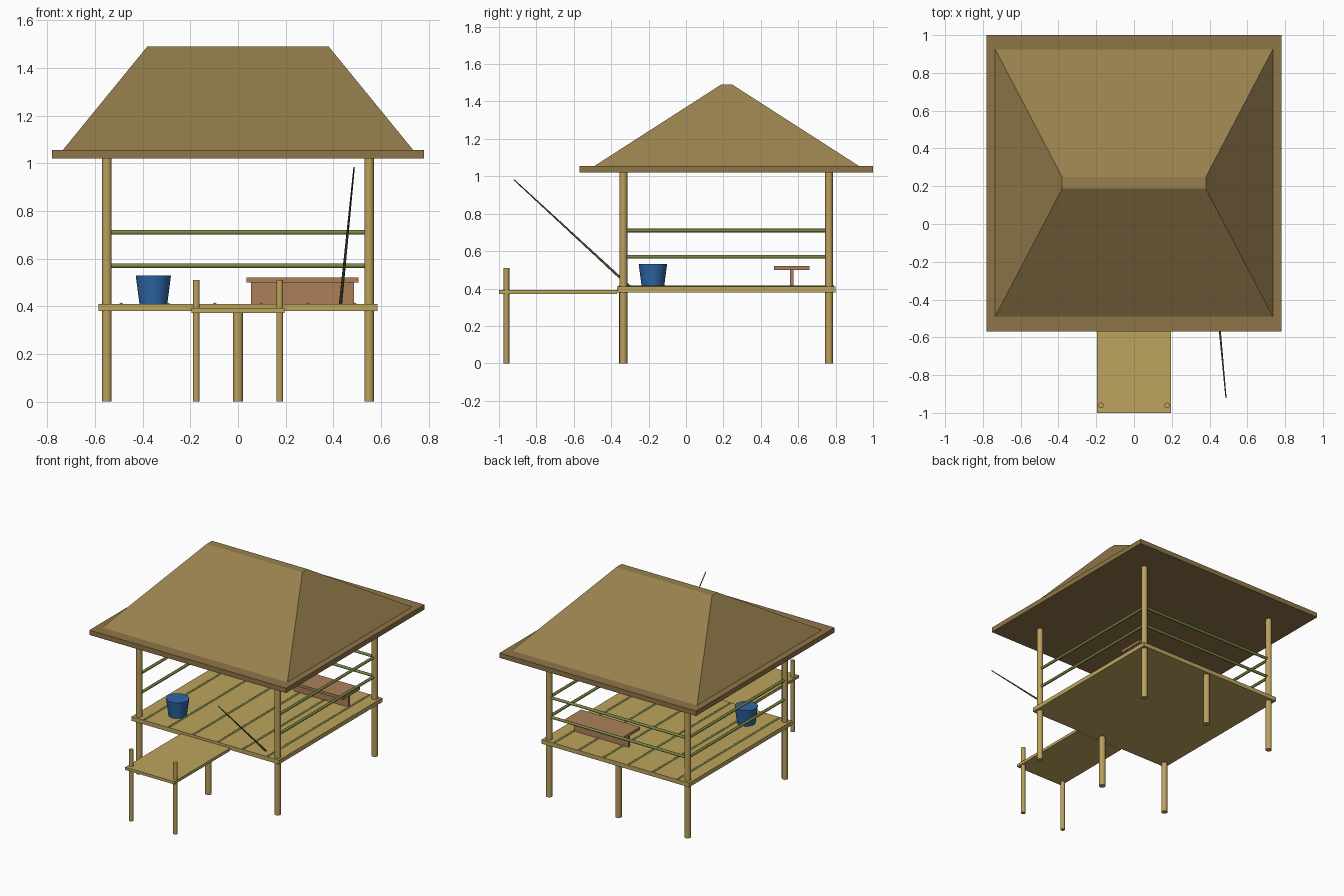
import bpy, bmesh, math
from mathutils import Vector

if "Cube" in bpy.data.objects:
    bpy.data.objects.remove(bpy.data.objects["Cube"])


def material(name, rgb):
    m = bpy.data.materials.new(name)
    lin = [((c / 255 + 0.055) / 1.055) ** 2.4 for c in rgb]
    m.diffuse_color = (*lin, 1)
    m.use_nodes = True
    m.node_tree.nodes["Principled BSDF"].inputs["Base Color"].default_value = m.diffuse_color
    return m


WOOD = material("pale post wood", (188, 160, 92))
DECK = material("deck planks", (189, 165, 94))
THATCH = material("thatch", (152, 128, 78))
EDGE = material("thatch edge", (143, 117, 72))
BAMBOO = material("green bamboo", (122, 136, 66))
BLUE = material("blue plastic", (46, 102, 168))
BENCH = material("bench wood", (172, 128, 90))
ROD = material("dark rod", (84, 92, 52))


def finish(name, bm, mat, smooth=False):
    bmesh.ops.recalc_face_normals(bm, faces=bm.faces)
    me = bpy.data.meshes.new(name)
    bm.to_mesh(me)
    bm.free()
    me.materials.append(mat)
    ob = bpy.data.objects.new(name, me)
    bpy.context.collection.objects.link(ob)
    if smooth:
        bpy.ops.object.select_all(action='DESELECT')
        ob.select_set(True)
        bpy.context.view_layer.objects.active = ob
        bpy.ops.object.shade_smooth_by_angle(angle=math.radians(50))
    return ob


def box(name, x, y, z, mat, top=None):
    """Box from ranges; top = (x range, y range) tapers the upper face."""
    bm = bmesh.new()
    bmesh.ops.create_cube(bm, size=1)
    for v in bm.verts:
        hi = [c > 0 for c in v.co]
        rx, ry = top if top and hi[2] else (x, y)
        v.co = (rx[hi[0]], ry[hi[1]], z[hi[2]])
    return finish(name, bm, mat)


def pole(name, a, b, r, mat, r2=None, sides=10):
    a, b = Vector(a), Vector(b)
    d = b - a
    bm = bmesh.new()
    bmesh.ops.create_cone(bm, cap_ends=True, segments=sides, radius1=r,
                          radius2=r if r2 is None else r2, depth=d.length)
    mat4 = d.to_track_quat('Z', 'Y').to_matrix().to_4x4()
    mat4.translation = (a + b) / 2
    bm.transform(mat4)
    return finish(name, bm, mat, smooth=True)


FRONT, BACK, SIDE = -0.335, 0.765, 0.55

# Platform and jetty
box("deck", (-0.585, 0.585), (-0.37, 0.80), (0.38, 0.41), DECK)
box("jetty", (-0.195, 0.195), (-1.0, -0.37), (0.372, 0.392), DECK)

# Posts: full-height corners, short middle supports, jetty piles
for y, end in ((FRONT, "front"), (BACK, "back")):
    pole(end + "_middle_post", (0, y, 0), (0, y, 0.385), 0.022, WOOD)
    for s, side in ((-1, "left"), (1, "right")):
        pole(f"{end}_{side}_post", (s * SIDE, y, 0), (s * SIDE, y, 1.03), 0.021, WOOD)
for s, side in ((-1, "left"), (1, "right")):
    pole(f"jetty_{side}_pile", (s * 0.175, -0.96, 0), (s * 0.175, -0.96, 0.51), 0.015, WOOD)

# Railings on left, right and back
for z, level in ((0.57, "lower"), (0.71, "upper")):
    pole(level + "_back_rail", (-SIDE, BACK, z), (SIDE, BACK, z), 0.01, BAMBOO, sides=8)
    for s, side in ((-1, "left"), (1, "right")):
        pole(f"{level}_{side}_rail", (s * SIDE, FRONT, z), (s * SIDE, BACK, z),
             0.01, BAMBOO, sides=8)

# Thin bamboo strips lying between the deck planks
for i in range(6):
    x = -0.49 + 0.196 * i
    pole(f"floor_strip_{i + 1}", (x, -0.36, 0.406), (x, 0.79, 0.406), 0.009, BAMBOO, sides=8)

# Roof
box("roof_eave", (-0.78, 0.78), (-0.57, 1.0), (1.02, 1.055), EDGE)
box("roof", (-0.735, 0.735), (-0.49, 0.925), (1.055, 1.49), THATCH,
    top=((-0.38, 0.38), (0.187, 0.248)))

# Bucket, bench and fishing rod
pole("bucket", (-0.355, -0.177, 0.41), (-0.355, -0.177, 0.53), 0.06, BLUE, r2=0.076, sides=14)
box("bench_leg", (0.055, 0.487), (0.557, 0.574), (0.41, 0.50), BENCH)
box("bench_seat", (0.036, 0.505), (0.47, 0.66), (0.50, 0.52), BENCH)
pole("fishing_rod", (0.43, -0.30, 0.41), (0.487, -0.92, 0.982), 0.007, ROD, r2=0.003, sides=8)
